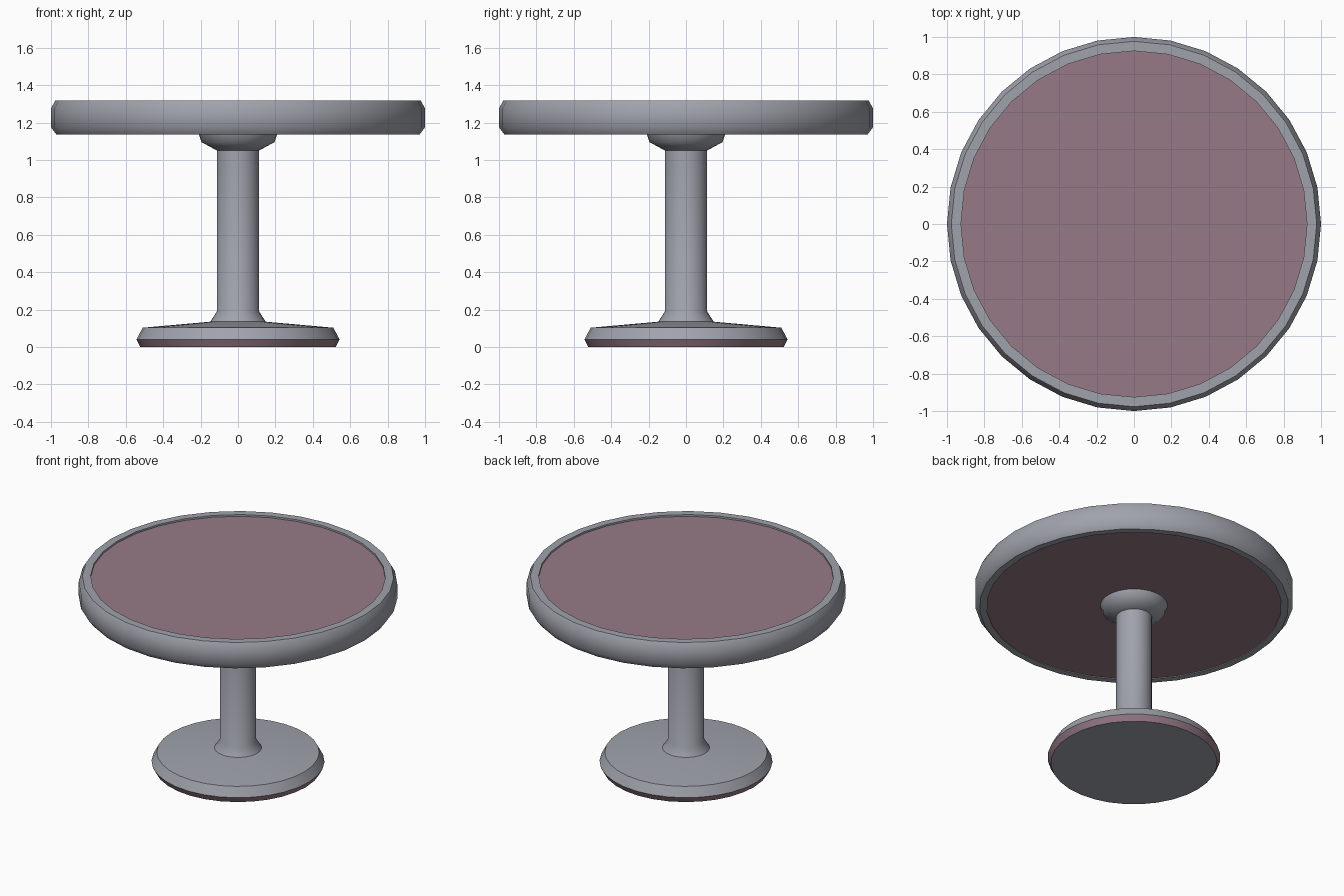
import bpy
import bmesh
from math import cos, sin, tau, radians

SIDES = 32

cube = bpy.data.objects.get("Cube")
if cube:
    bpy.data.objects.remove(cube, do_unlink=True)


def make_material(name, rgb):
    mat = bpy.data.materials.new(name)
    mat.use_nodes = True
    mat.diffuse_color = (*rgb, 1)
    mat.node_tree.nodes["Principled BSDF"].inputs["Base Color"].default_value = (*rgb, 1)
    return mat


grey = make_material("cool grey", (0.35, 0.365, 0.41))
mauve = make_material("dusty mauve", (0.305, 0.195, 0.238))


def lathe(name, profile, mauve_rule=lambda centre, normal: False):
    """Spin (radius, height) points, listed bottom to top, and cap both ends."""
    bm = bmesh.new()
    rings = [[bm.verts.new((r * cos(tau * i / SIDES), r * sin(tau * i / SIDES), z))
              for i in range(SIDES)] for r, z in profile]
    for low, high in zip(rings, rings[1:]):
        for i in range(SIDES):
            j = (i + 1) % SIDES
            bm.faces.new((low[i], low[j], high[j], high[i]))
    bm.faces.new(rings[0][::-1])
    bm.faces.new(rings[-1])
    bm.normal_update()
    for face in bm.faces:
        face.material_index = int(mauve_rule(face.calc_center_median(), face.normal))
    mesh = bpy.data.meshes.new(name)
    bm.to_mesh(mesh)
    bm.free()
    mesh.materials.append(grey)
    mesh.materials.append(mauve)
    obj = bpy.data.objects.new(name, mesh)
    bpy.context.collection.objects.link(obj)
    bpy.ops.object.select_all(action="DESELECT")
    obj.select_set(True)
    bpy.context.view_layer.objects.active = obj
    bpy.ops.object.shade_smooth_by_angle(angle=radians(45))
    return obj


# Round top: bevelled rim with shallow recessed panels above and below
lathe("table_top",
      [(0.925, 1.14), (0.925, 1.135), (0.97, 1.135), (1.0, 1.175),
       (1.0, 1.275), (0.977, 1.317), (0.925, 1.317), (0.925, 1.305)],
      lambda centre, normal: abs(normal.z) > 0.9 and centre.xy.length < 0.5)

# Flared bracket under the top
lathe("top_bracket", [(0.112, 1.05), (0.195, 1.095), (0.21, 1.139)])

# Pole with a flared collar at its foot
lathe("pole", [(0.15, 0.132), (0.113, 0.19), (0.113, 1.06)])

# Foot disc with a coloured lower band
lathe("foot_disc",
      [(0.522, 0), (0.543, 0.04), (0.51, 0.103), (0.15, 0.135)],
      lambda centre, normal: 0.001 < centre.z < 0.04)
